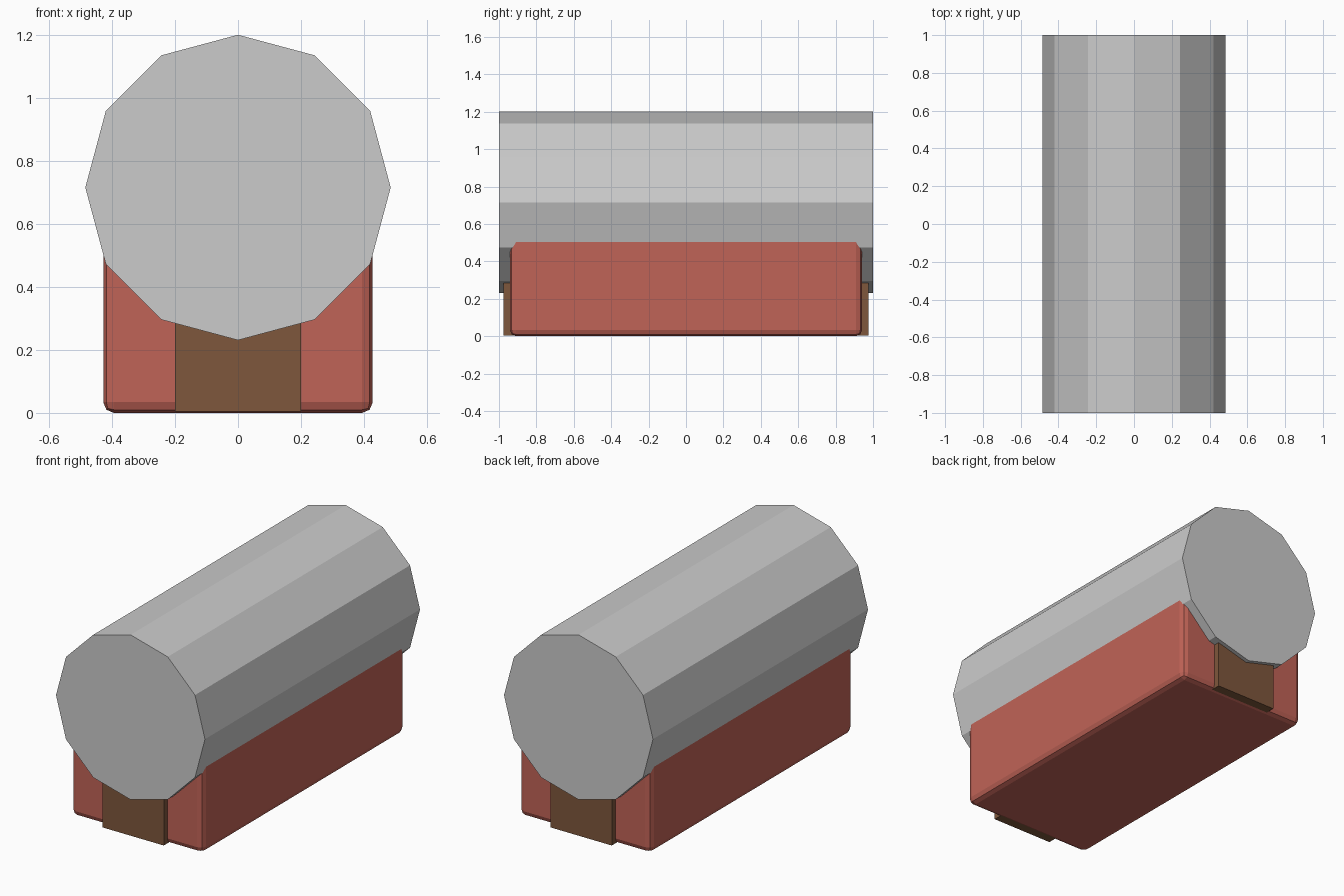
import bpy, math

if "Cube" in bpy.data.objects:
    bpy.data.objects.remove(bpy.data.objects["Cube"])


def material(name, color):
    m = bpy.data.materials.new(name)
    m.diffuse_color = (*color, 1)
    m.use_nodes = True
    m.node_tree.nodes["Principled BSDF"].inputs["Base Color"].default_value = m.diffuse_color
    return m


def box(name, x, y, z, mat, bevel=0):
    """Box from (min, max) ranges, with optional rounded edges."""
    bpy.ops.mesh.primitive_cube_add(size=1, location=[sum(r) / 2 for r in (x, y, z)])
    ob = bpy.context.object
    ob.name = name
    ob.scale = [r[1] - r[0] for r in (x, y, z)]
    bpy.ops.object.transform_apply(location=False, rotation=False, scale=True)
    ob.data.materials.append(mat)
    if bevel:
        mod = ob.modifiers.new("bevel", 'BEVEL')
        mod.width = bevel
        mod.segments = 2
    return ob


red = material("red_wall", (0.53, 0.125, 0.095))
brown = material("brown_door", (0.21, 0.095, 0.045))

# Lower body with softly bevelled edges
box("body", (-0.428, 0.428), (-0.942, 0.942), (0, 0.6), red, 0.034)

# Door at each end, tucked under the roof
for name, s in (("front_door", -1), ("back_door", 1)):
    box(name, (-0.2, 0.2), sorted((s * 0.9, s * 0.976)), (0.005, 0.4), brown)

# Twelve-sided barrel roof lying along y, one corner pointing up
bpy.ops.mesh.primitive_cylinder_add(vertices=12, radius=0.485, depth=2,
                                    location=(0, 0, 0.716),
                                    rotation=(math.pi / 2, 0, 0))
roof = bpy.context.object
roof.name = "barrel_roof"
bpy.ops.object.transform_apply(location=False, rotation=True, scale=False)
